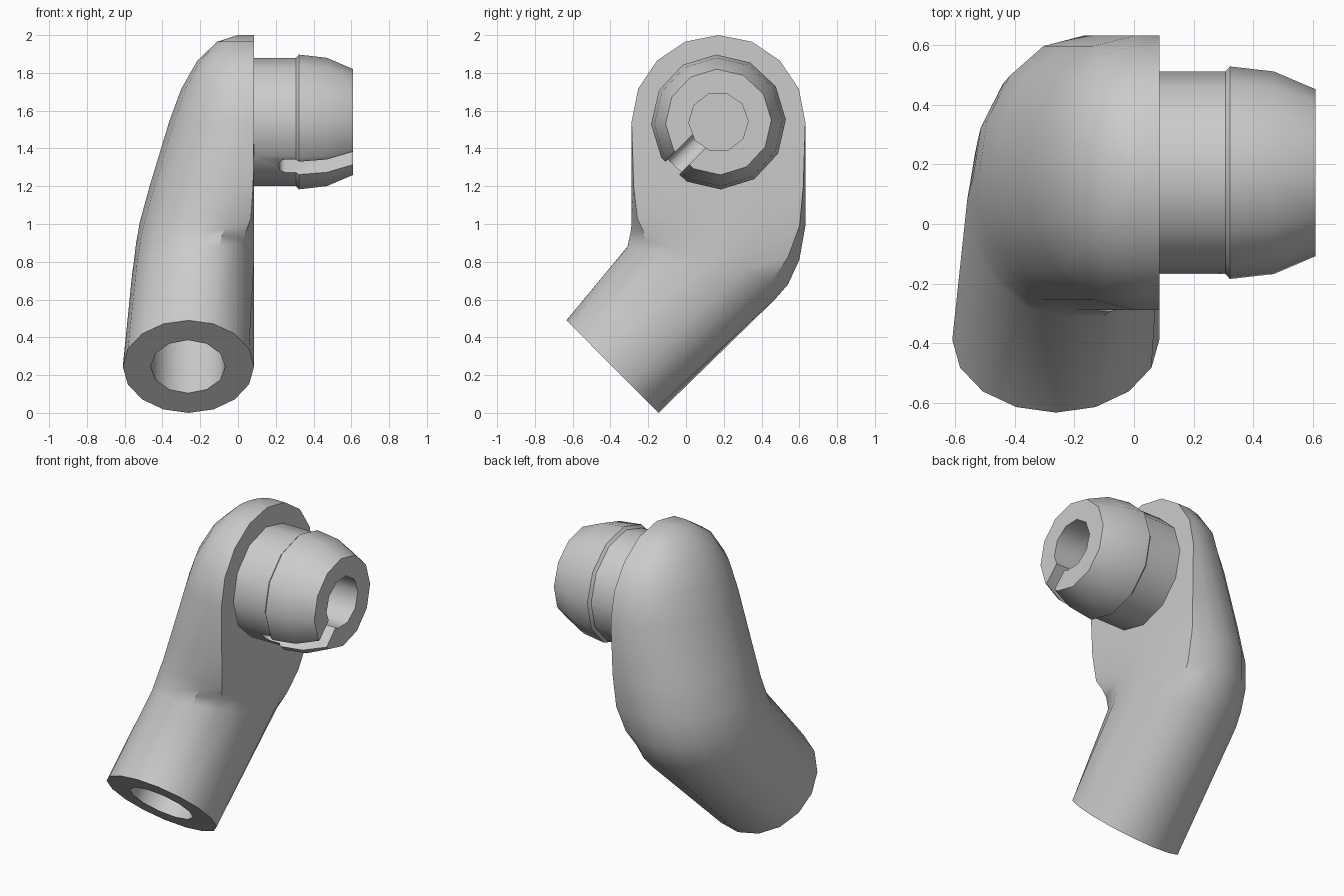
import bpy, bmesh, math
from mathutils import Vector, Matrix

if "Cube" in bpy.data.objects:
    bpy.data.objects.remove(bpy.data.objects["Cube"])

FACE = 0.085            # x of the flat mounting face
HUB_Y, HUB_Z = 0.172, 1.54
N = 16


def make(name, bm):
    bmesh.ops.remove_doubles(bm, verts=bm.verts, dist=1e-4)
    bmesh.ops.recalc_face_normals(bm, faces=bm.faces)
    me = bpy.data.meshes.new(name)
    bm.to_mesh(me)
    bm.free()
    ob = bpy.data.objects.new(name, me)
    bpy.context.collection.objects.link(ob)
    return ob


def loft(name, rings, cap_end=True):
    bm = bmesh.new()
    vr = [[bm.verts.new(p) for p in r] for r in rings]
    n = len(rings[0])
    for a, b in zip(vr, vr[1:]):
        for i in range(n):
            j = (i + 1) % n
            bm.faces.new((a[i], a[j], b[j], b[i]))
    bm.faces.new(vr[0])
    if cap_end:
        bm.faces.new(vr[-1])
    return make(name, bm)


def lathe_x(name, profile, sides, phase=0.0):
    rings = []
    for x, r in profile:
        angs = [phase + 2 * math.pi * i / sides for i in range(sides)]
        rings.append([(x, HUB_Y + r * math.cos(a), HUB_Z + r * math.sin(a)) for a in angs])
    return loft(name, rings)


def cut(ob, cutter):
    cutter.hide_render = True
    mod = ob.modifiers.new("cut", 'BOOLEAN')
    mod.operation = 'DIFFERENCE'
    mod.solver = 'EXACT'
    mod.object = cutter
    bpy.context.view_layer.objects.active = ob
    bpy.ops.object.modifier_apply(modifier=mod.name)
    bpy.data.objects.remove(cutter)


def smooth(ob, deg):
    bpy.ops.object.select_all(action='DESELECT')
    ob.select_set(True)
    bpy.context.view_layer.objects.active = ob
    bpy.ops.object.shade_smooth_by_angle(angle=math.radians(deg))


def section(left, right, back, mid, k):
    """Round section (k=1) that squares up on its front side (k=1.414)."""
    l, r = Vector(left), Vector(right)
    c, h = (l + r) / 2, (r - l) / 2
    pts = []
    for i in range(N):
        a = 2 * math.pi * i / N
        ca, sa = math.cos(a), math.sin(a)
        if ca > -1e-6:
            ca, sa = min(1, ca * k), max(-1, min(1, sa * k))
            x = mid + ca * (FACE - mid)
        else:
            x = mid + ca * (mid - back)
        p = c + h * sa
        pts.append((x, p.x, p.y))
    return pts


# Bent arm: left edge, right edge (y, z), back x, mid x, squareness
arm = [section(*s) for s in [
    ((-0.633, 0.49), (-0.145, 0.0), -0.61, -0.262, 1.0),
    ((-0.31, 0.88), (0.47, 0.60), -0.56, -0.23, 1.08),
    ((-0.297, 0.94), (0.54, 0.68), -0.55, -0.215, 1.14),
    ((-0.29, 0.98), (0.60, 0.81), -0.54, -0.20, 1.22),
    ((-0.288, 1.03), (0.632, 0.99), -0.52, -0.17, 1.32),
    ((-0.288, 1.20), (0.632, 1.20), -0.468, -0.11, 1.38),
]]
# Domed top of the arm
for deg, back in zip((0, 22.5, 45, 67.5, 90), (-0.365, -0.30, -0.215, -0.11, -0.001)):
    a = math.radians(deg)
    w, z = 0.46 * math.cos(a), HUB_Z + 0.46 * math.sin(a)
    arm.append(section((HUB_Y - w, z), (HUB_Y + w, z), back, 0.0, 1.4143))
arm_ob = loft("bent_arm", arm, cap_end=False)

# Blind hole in the lower end
bm = bmesh.new()
d = Vector((0, 1, 1)).normalized()
centre = Vector((-0.265, -0.389, 0.245)) + d * 0.3
rot = d.to_track_quat('Z', 'Y').to_matrix().to_4x4()
bmesh.ops.create_cone(bm, cap_ends=True, segments=12, radius1=0.198, radius2=0.198,
                      depth=1.0, matrix=Matrix.Translation(centre) @ rot)
cut(arm_ob, make("hole_cutter", bm))
smooth(arm_ob, 38)

# Snap stud with barbed, tapering tip
stud = lathe_x("snap_stud", [(0.07, 0.34), (0.307, 0.34), (0.322, 0.357),
                             (0.47, 0.34), (0.61, 0.28)], 12, math.radians(2))
cut(stud, lathe_x("bore_cutter", [(0.10, 0.157), (0.8, 0.157)], 10, math.radians(2)))

# Round-ended slot through one side of the stud wall
t, hw = Vector((0, 1, -1)).normalized(), 0.05
out = Vector((0, -1, -1)).normalized()
hub = Vector((0, HUB_Y, HUB_Z))
outline = [(0.8, -hw)] + [(0.25 - 0.035 * math.cos(a), hw * math.sin(a))
           for a in (math.radians(v) for v in range(-90, 91, 30))] + [(0.8, hw)]
rings = [[hub + Vector((x, 0, 0)) + t * s + out * r for x, s in outline] for r in (0.05, 0.6)]
cut(stud, loft("slot_cutter", rings))
smooth(stud, 38)
